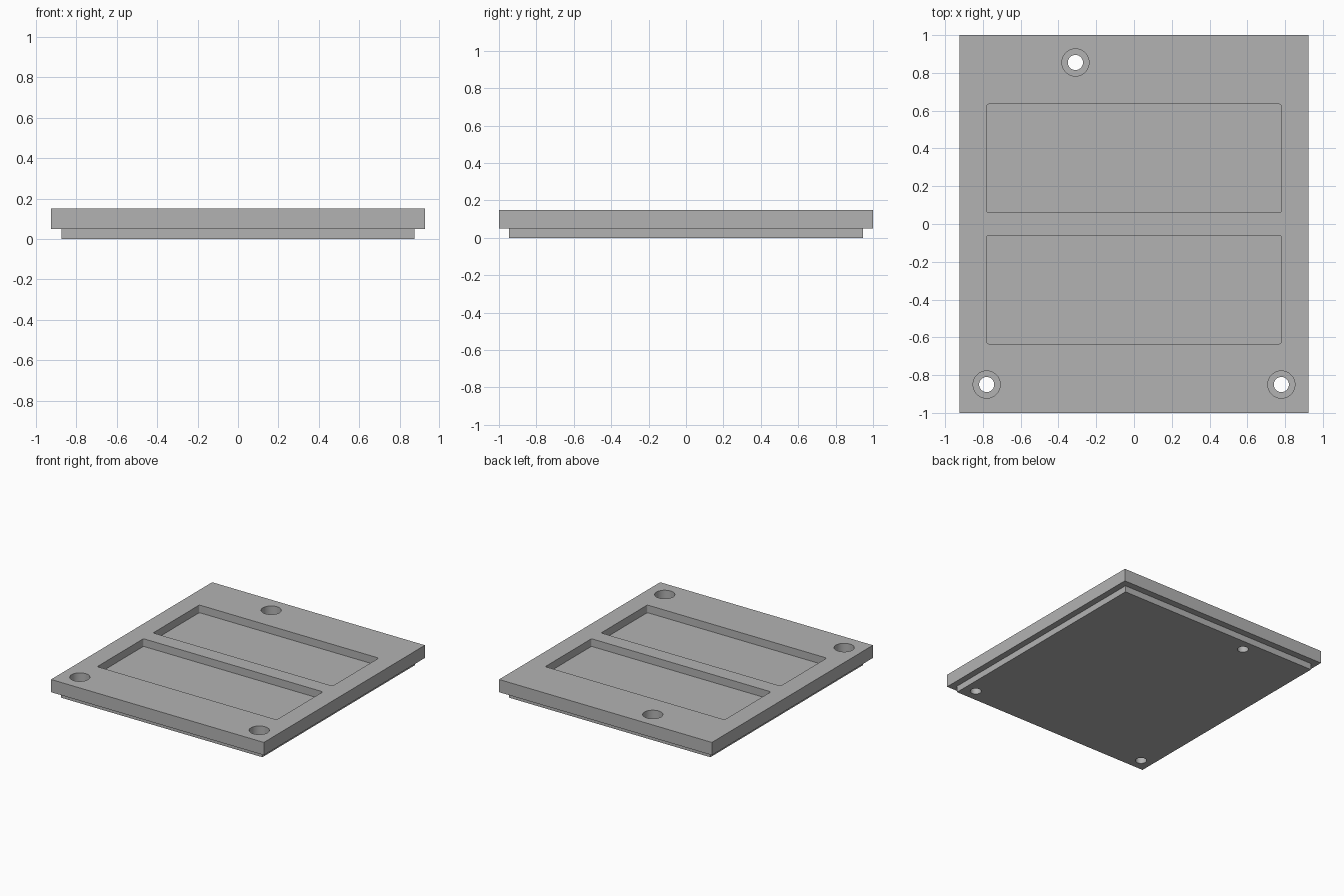
import bpy
import bmesh
from mathutils import Matrix

default_cube = bpy.data.objects.get("Cube")
if default_cube:
    bpy.data.objects.remove(default_cube, do_unlink=True)

TOP, STEP = 0.15, 0.05
POCKET_FLOOR = 0.09
HOLES = [(-0.78, -0.85), (0.78, -0.85), (-0.31, 0.855)]

grey = bpy.data.materials.new("plain_grey")
grey.use_nodes = True
colour = (0.45, 0.45, 0.45, 1)
grey.diffuse_color = colour
grey.node_tree.nodes["Principled BSDF"].inputs["Base Color"].default_value = colour


def make_object(name, bm):
    bmesh.ops.recalc_face_normals(bm, faces=bm.faces)
    mesh = bpy.data.meshes.new(name)
    bm.to_mesh(mesh)
    bm.free()
    mesh.materials.append(grey)
    obj = bpy.data.objects.new(name, mesh)
    bpy.context.collection.objects.link(obj)
    return obj


def stepped_block(name, levels):
    """Stack of rectangles (half width, half depth, z) joined into a solid."""
    bm = bmesh.new()
    rings = [[bm.verts.new((sx * w, sy * d, z))
              for sx, sy in ((-1, -1), (1, -1), (1, 1), (-1, 1))]
             for w, d, z in levels]
    for low, high in zip(rings, rings[1:]):
        for i in range(4):
            j = (i + 1) % 4
            bm.faces.new((low[i], low[j], high[j], high[i]))
    bm.faces.new(rings[0])
    bm.faces.new(rings[-1])
    return make_object(name, bm)


def pocket_cutter(y):
    """Box with slightly rounded vertical corners."""
    bm = bmesh.new()
    height = 0.2
    bmesh.ops.create_cube(bm, size=1, matrix=Matrix.Translation(
        (0, y, POCKET_FLOOR + height / 2)) @ Matrix.Diagonal((1.56, 0.574, height, 1)))
    upright = [e for e in bm.edges
               if abs(e.verts[0].co.z - e.verts[1].co.z) > 0.1]
    bmesh.ops.bevel(bm, geom=upright, offset=0.01, segments=4,
                    profile=0.5, affect='EDGES')
    return make_object("pocket_cutter", bm)


def round_cutter(x, y, radius, bottom):
    bm = bmesh.new()
    top = TOP + 0.1
    bmesh.ops.create_cone(bm, cap_ends=True, segments=48, radius1=radius,
                          radius2=radius, depth=top - bottom,
                          matrix=Matrix.Translation((x, y, (top + bottom) / 2)))
    return make_object("round_cutter", bm)


# Cover plate with a smaller lip underneath
plate = stepped_block("cover_plate", [
    (0.875, 0.947, 0), (0.875, 0.947, STEP),
    (0.925, 1, STEP), (0.925, 1, TOP)])

# Two pockets, and counterbored screw holes
cutters = [pocket_cutter(y) for y in (0.347, -0.347)]
for x, y in HOLES:
    cutters.append(round_cutter(x, y, 0.072, STEP))
    cutters.append(round_cutter(x, y, 0.04, -0.1))

bpy.context.view_layer.objects.active = plate
for cutter in cutters:
    cutter.hide_render = True
    cut = plate.modifiers.new("cut", 'BOOLEAN')
    cut.operation = 'DIFFERENCE'
    cut.solver = 'EXACT'
    cut.object = cutter
    bpy.ops.object.modifier_apply(modifier=cut.name)
    bpy.data.objects.remove(cutter, do_unlink=True)

# Smooth hole walls, sharp edges elsewhere
bpy.ops.object.select_all(action='DESELECT')
plate.select_set(True)
bpy.ops.object.shade_smooth_by_angle(angle=0.5)
